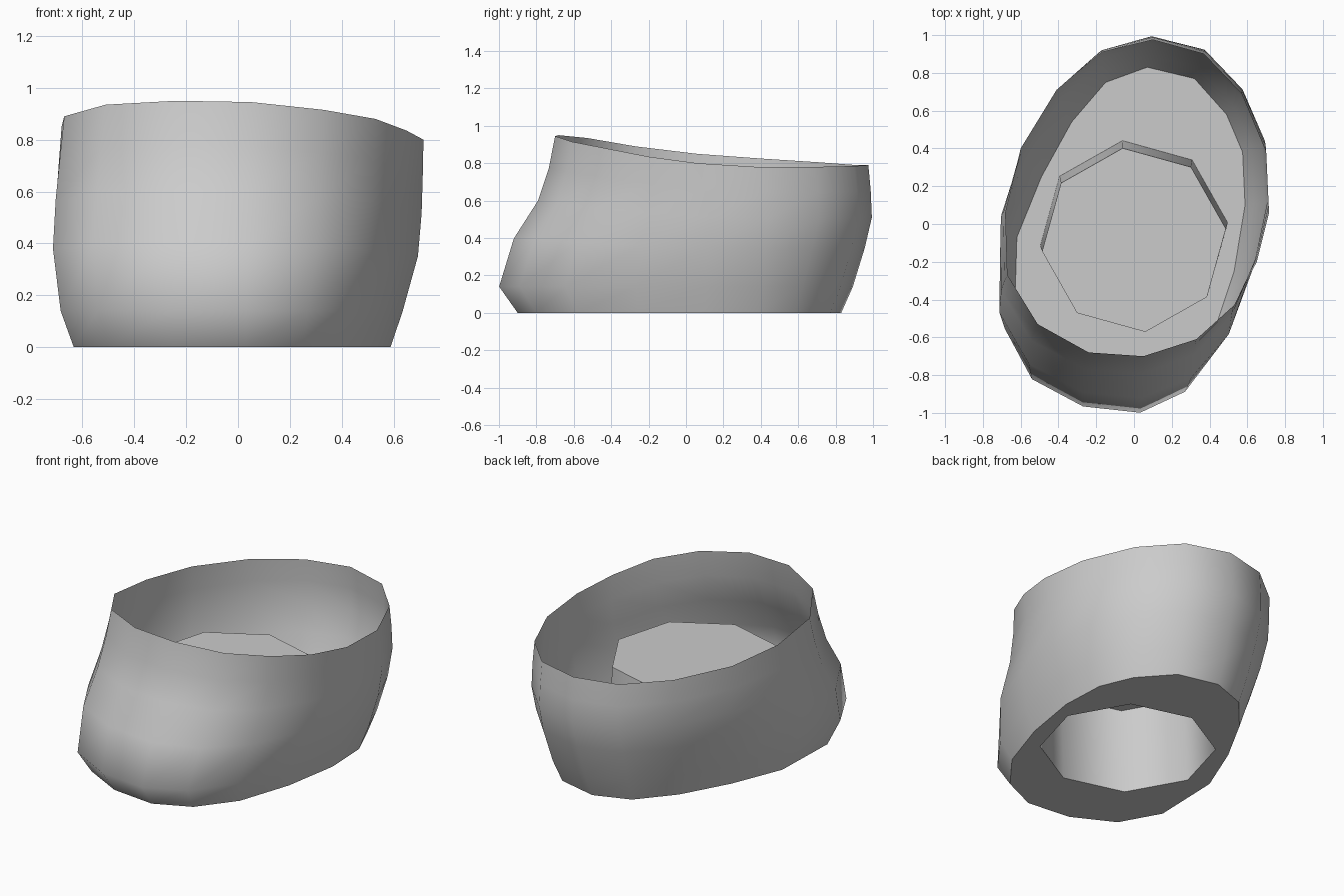
import bpy, bmesh, math

if "Cube" in bpy.data.objects:
    bpy.data.objects.remove(bpy.data.objects["Cube"])

# Rim (x, y, z) and base outline (x, y), counter-clockwise from the front
RIM = [(.05, -.70, .945), (.33, -.61, .915), (.53, -.43, .88), (.65, -.20, .835),
       (.715, .06, .80), (.70, .38, .78), (.57, .69, .78), (.37, .90, .785),
       (.10, .975, .79), (-.17, .91, .79), (-.41, .71, .805), (-.60, .40, .825),
       (-.68, .06, .85), (-.67, -.27, .89), (-.51, -.53, .935), (-.24, -.68, .95)]
BASE = [(.03, -.90), (.25, -.80), (.42, -.58), (.53, -.25), (.588, .10), (.575, .38),
        (.49, .58), (.32, .77), (.07, .83), (-.15, .75), (-.33, .54), (-.49, .25),
        (-.62, -.07), (-.633, -.50), (-.50, -.74), (-.25, -.87)]

bm = bmesh.new()


def ring(points):
    return [bm.verts.new(p) for p in points]


def bridge(a, b):
    n = len(a)
    for i in range(n):
        j = (i + 1) % n
        bm.faces.new((a[i], a[j], b[j], b[i]))


def octagon(radius, cy, z):
    angles = [math.radians(-83 + 45 * i) for i in range(8)]
    return [(radius * math.cos(a), cy + radius * math.sin(a), z) for a in angles]


# Outer wall: base, flared lower ring, bulging middle rings, slanted rim
flare = [(x * 1.08, y * (1.11 if y < -.3 else 1.075), .14) for x, y in BASE]
levels = [[(x, y, 0) for x, y in BASE], flare]
for t, sx, sy, dy in [(.32, 1.05, 1.03, .01), (.57, 1.04, 1.01, .045), (.79, 1.02, 1, .03)]:
    mid = []
    for p, q in zip(flare, RIM):
        x, y, z = [a + (b - a) * t for a, b in zip(p, q)]
        mid.append((x * sx, y * sy + dy, z))
    levels.append(mid)
levels.append(RIM)
rings = [ring(level) for level in levels]
for lower, upper in zip(rings, rings[1:]):
    bridge(lower, upper)

# Flat floor around the octagonal socket
floor = rings[0]
socket = ring(octagon(.50, -.055, 0))
for k in range(8):
    a, b, c = floor[2 * k], floor[2 * k + 1], floor[(2 * k + 2) % 16]
    bm.faces.new((b, a, socket[k]))
    bm.faces.new((c, b, socket[k], socket[(k + 1) % 8]))

# Socket tube rising from the floor, closed at the top
cap = ring(octagon(.49, -.085, .54))
bridge(socket, cap)
bm.faces.new(cap)

mesh = bpy.data.meshes.new("shell_with_socket")
bm.to_mesh(mesh)
bm.free()
obj = bpy.data.objects.new("shell_with_socket", mesh)
bpy.context.collection.objects.link(obj)
bpy.context.view_layer.objects.active = obj
obj.select_set(True)
bpy.ops.object.shade_smooth_by_angle(angle=math.radians(50))
